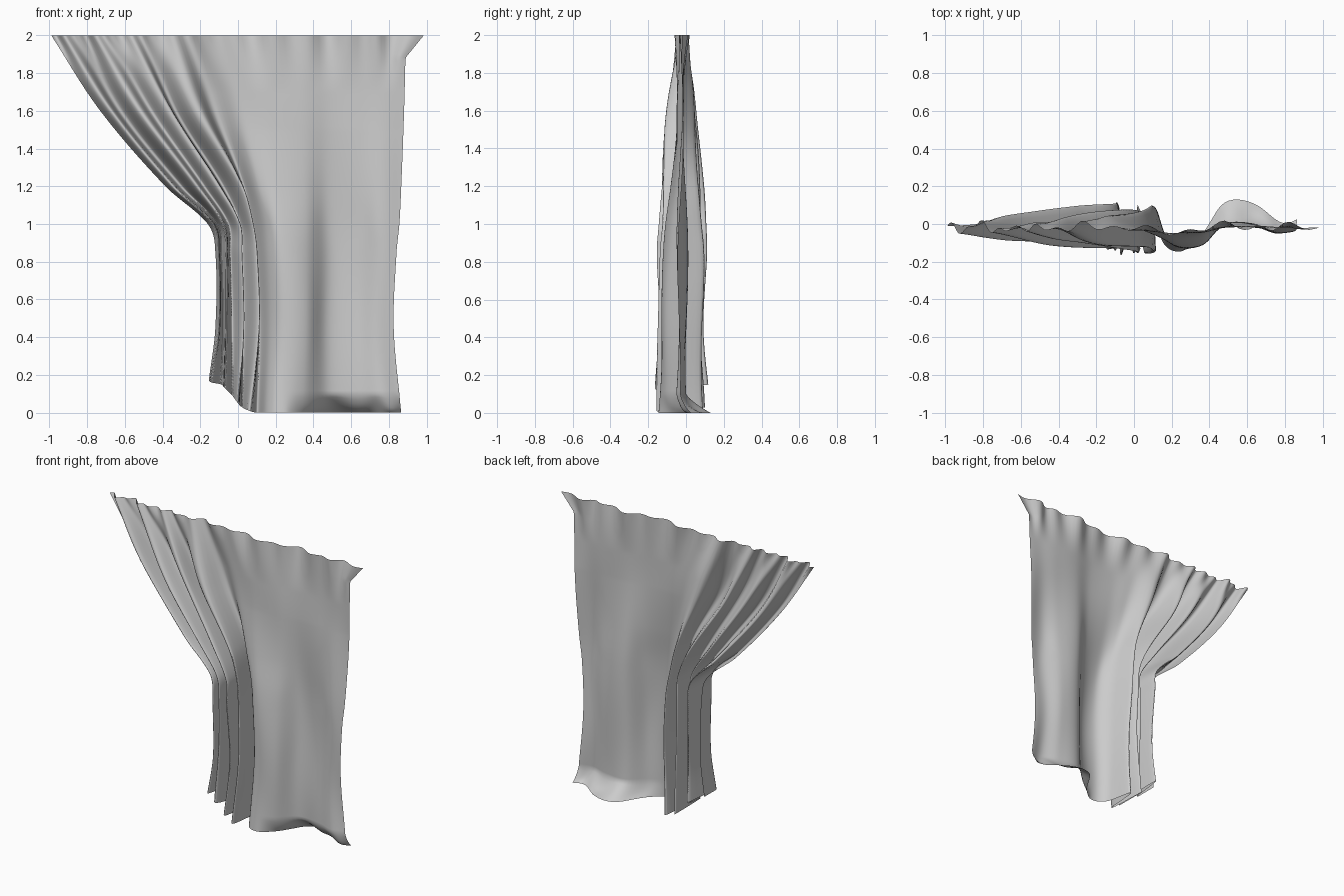
import bpy, bmesh, math

if "Cube" in bpy.data.objects:
    bpy.data.objects.remove(bpy.data.objects["Cube"])

# Heights at which every fold line is described (last one is its own hem height)
LEVELS = [2.0, 1.6, 1.2, 1.0, 0.85, 0.45]
PLEAT = [0.025, 0.085, 0.115, 0.125, 0.135, 0.13, 0.15]   # depth per level, gathered side
PANEL = [0.02, 0.04, 0.07, 0.09, 0.10, 0.12, 0.14]        # depth per level, open side

# Fold lines, left to right: x at each level and at the hem, depth sign, hem height
FOLDS = [
    (-.99, -.73, -.385, -.16, -.12, -.12, -.155, 0.1, .17),
    (-.92, -.67, -.34, -.13, -.10, -.10, -.14, -.6, .16),
    (-.84, -.62, -.30, -.11, -.09, -.08, -.09, .65, .15),
    (-.76, -.52, -.22, -.08, -.06, -.06, -.07, -.7, .13),
    (-.68, -.46, -.18, -.05, -.04, -.03, -.03, .15, .09),
    (-.58, -.36, -.10, .01, .02, .03, .00, -.75, .05),
    (-.49, -.33, -.08, .01, .02, .03, .02, .45, .03),
    (-.37, -.21, .02, .08, .10, .11, .06, -.75, .01),
    (-.24, -.12, .03, .07, .09, .11, .10, .5, .0),
    (-.08, .03, .11, .15, .16, .17, .15, -.3, .0),
    (.10, .16, .21, .23, .24, .25, .24, -.75, .0),
    (.30, .33, .35, .36, .36, .36, .34, -.5, .0),
    (.48, .48, .48, .48, .48, .47, .48, .05, .0),
    (.66, .65, .64, .64, .63, .62, .64, .05, .0),
    (.80, .78, .76, .75, .75, .73, .77, -.15, .0),
    (.89, .88, .865, .855, .84, .825, .865, -.1, .0),
]


def curve(ts, vals, t):
    """Smooth curve through (ts, vals), ts increasing and unevenly spaced."""
    n = len(ts) - 1
    i = 0
    while i < n - 1 and t > ts[i + 1]:
        i += 1

    def slope(j):
        a, b = max(j - 1, 0), min(j + 1, n)
        return (vals[b] - vals[a]) / (ts[b] - ts[a])
    h = ts[i + 1] - ts[i]
    f = (t - ts[i]) / h
    return (vals[i] * (1 + 2 * f) * (1 - f) ** 2 + vals[i + 1] * f * f * (3 - 2 * f)
            + h * slope(i) * f * (1 - f) ** 2 - h * slope(i + 1) * f * f * (1 - f))


ROWS, SUB = 120, 7
STEPS = list(range(len(FOLDS)))
cols = (len(FOLDS) - 1) * SUB + 1
bm = bmesh.new()
grid = []
for r in range(ROWS + 1):
    t = r / ROWS
    xs, ds, zs = [], [], []
    for k, f in enumerate(FOLDS):
        z = 2 - (2 - f[8]) * t
        drop = [2 - v for v in LEVELS + [f[8]]]
        x = curve(drop, f[:7], 2 - z)
        if k == len(FOLDS) - 1:                 # pulled-out top corner
            x += 0.095 * max(0, (z - 1.88) / .12)
        xs.append(x)
        ds.append(curve(drop, PLEAT if k < 9 else PANEL, 2 - z))
        zs.append(z)
    row = []
    for c in range(cols):
        u = c / SUB
        x, z = curve(STEPS, xs, u), max(0, curve(STEPS, zs, u))
        # rounded pleats with a slow drift down their length
        s = curve(STEPS, [f[7] for f in FOLDS], u)
        y = curve(STEPS, ds, u) * math.sin(math.pi / 2 * s * 1.1)
        y += .01 * math.sin(z * 5 + u * 1.3) * min(1, (2 - z) * 2) - .015
        # irregular gathers along the heading
        top = max(0, (z - 1.7) / .3) ** 1.5
        y += top * .032 * math.sin(c * .62) * math.sin(c * .23 + 1)
        # hem of the open panel sweeps back along the floor
        h = min(1, max(0, (u - 10.2) / 1.6))
        w = max(0, 1 - z / .1)
        y += h * .12 * w ** 1.3 * (.75 + .3 * math.sin((u - 11.5) * 1.5))
        z -= h * .012 * math.sin(math.pi * w) * (1 + math.sin(u * 4))
        row.append(bm.verts.new((x, y, min(max(z, 0), 2))))
    grid.append(row)

for a, b in zip(grid, grid[1:]):
    for i in range(cols - 1):
        bm.faces.new((a[i], b[i], b[i + 1], a[i + 1]))

# Draped curtain
me = bpy.data.meshes.new("curtain")
bm.to_mesh(me)
bm.free()
curtain = bpy.data.objects.new("curtain", me)
bpy.context.collection.objects.link(curtain)
for p in me.polygons:
    p.use_smooth = True
